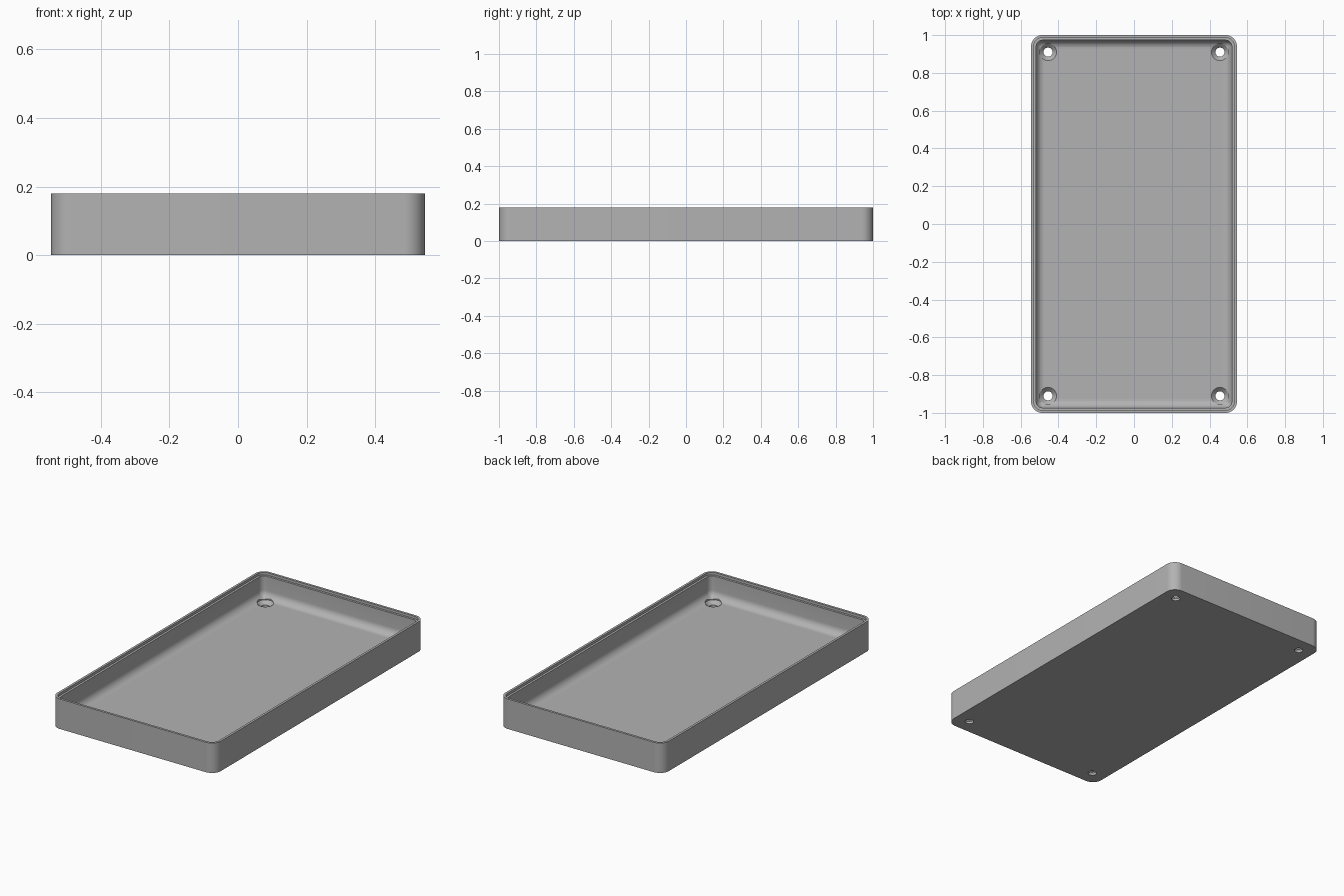
import bpy, bmesh, math

cube = bpy.data.objects.get("Cube")
if cube:
    bpy.data.objects.remove(cube)

HALF_X, HALF_Y, HEIGHT = 0.545, 1.0, 0.18
CORNER, WALL, LIP = 0.06, 0.027, 0.014
FLOOR, FILLET = 0.035, 0.045
HOLE_X, HOLE_Y = 0.455, 0.91

grey = bpy.data.materials.new("plain grey")
grey.use_nodes = True
colour = (0.45, 0.45, 0.45, 1)
grey.diffuse_color = colour
grey.node_tree.nodes["Principled BSDF"].inputs["Base Color"].default_value = colour


def rounded_rectangle(inset, z, steps=12):
    """Outline of the box moved inwards, with rounded corners."""
    radius = max(CORNER - inset, 0.006)
    points = []
    for quarter, (sx, sy) in enumerate([(1, 1), (-1, 1), (-1, -1), (1, -1)]):
        for i in range(steps + 1):
            a = (quarter + i / steps) * math.pi / 2
            points.append((sx * (HALF_X - inset - radius) + radius * math.cos(a),
                           sy * (HALF_Y - inset - radius) + radius * math.sin(a), z))
    return points


def circle(radius, z, sides=40):
    return [(radius * math.cos(2 * math.pi * i / sides),
             radius * math.sin(2 * math.pi * i / sides), z) for i in range(sides)]


def loft(name, outlines):
    """Closed solid through a stack of matching outlines."""
    bm = bmesh.new()
    rings = [[bm.verts.new(p) for p in outline] for outline in outlines]
    for low, high in zip(rings, rings[1:]):
        for i in range(len(low)):
            j = (i + 1) % len(low)
            bm.faces.new((low[i], low[j], high[j], high[i]))
    bm.faces.new(rings[0][::-1])
    bm.faces.new(rings[-1])
    bmesh.ops.recalc_face_normals(bm, faces=bm.faces)
    mesh = bpy.data.meshes.new(name)
    bm.to_mesh(mesh)
    bm.free()
    mesh.materials.append(grey)
    obj = bpy.data.objects.new(name, mesh)
    bpy.context.collection.objects.link(obj)
    return obj


# Tray: outer wall, rim, recessed lid ledge, inner wall, floor fillet
profile = [(0, 0), (0, HEIGHT), (LIP, HEIGHT), (LIP, HEIGHT - 0.015), (WALL, HEIGHT - 0.015)]
for i in range(9):
    a = i / 8 * math.pi / 2
    profile.append((WALL + FILLET * (1 - math.cos(a)), FLOOR + FILLET * (1 - math.sin(a))))
tray = loft("tray", [rounded_rectangle(inset, z) for inset, z in profile])

# Countersunk screw holes in the four corners
for sx in (-1, 1):
    for sy in (-1, 1):
        cutter = loft("screw_hole_cutter", [circle(0.024, -0.05), circle(0.024, 0.014),
                                            circle(0.045, FLOOR), circle(0.045, 0.12)])
        cutter.location = (sx * HOLE_X, sy * HOLE_Y, 0)
        cutter.hide_render = True
        cutter.hide_set(True)
        cut = tray.modifiers.new("screw_hole", "BOOLEAN")
        cut.operation = "DIFFERENCE"
        cut.solver = "EXACT"
        cut.object = cutter

# Apply the cuts, then drop the cutters
bpy.context.view_layer.objects.active = tray
tray.select_set(True)
for cut in list(tray.modifiers):
    cutter = cut.object
    bpy.ops.object.modifier_apply(modifier=cut.name)
    bpy.data.objects.remove(cutter)
bpy.ops.object.shade_smooth_by_angle(angle=math.radians(30))
